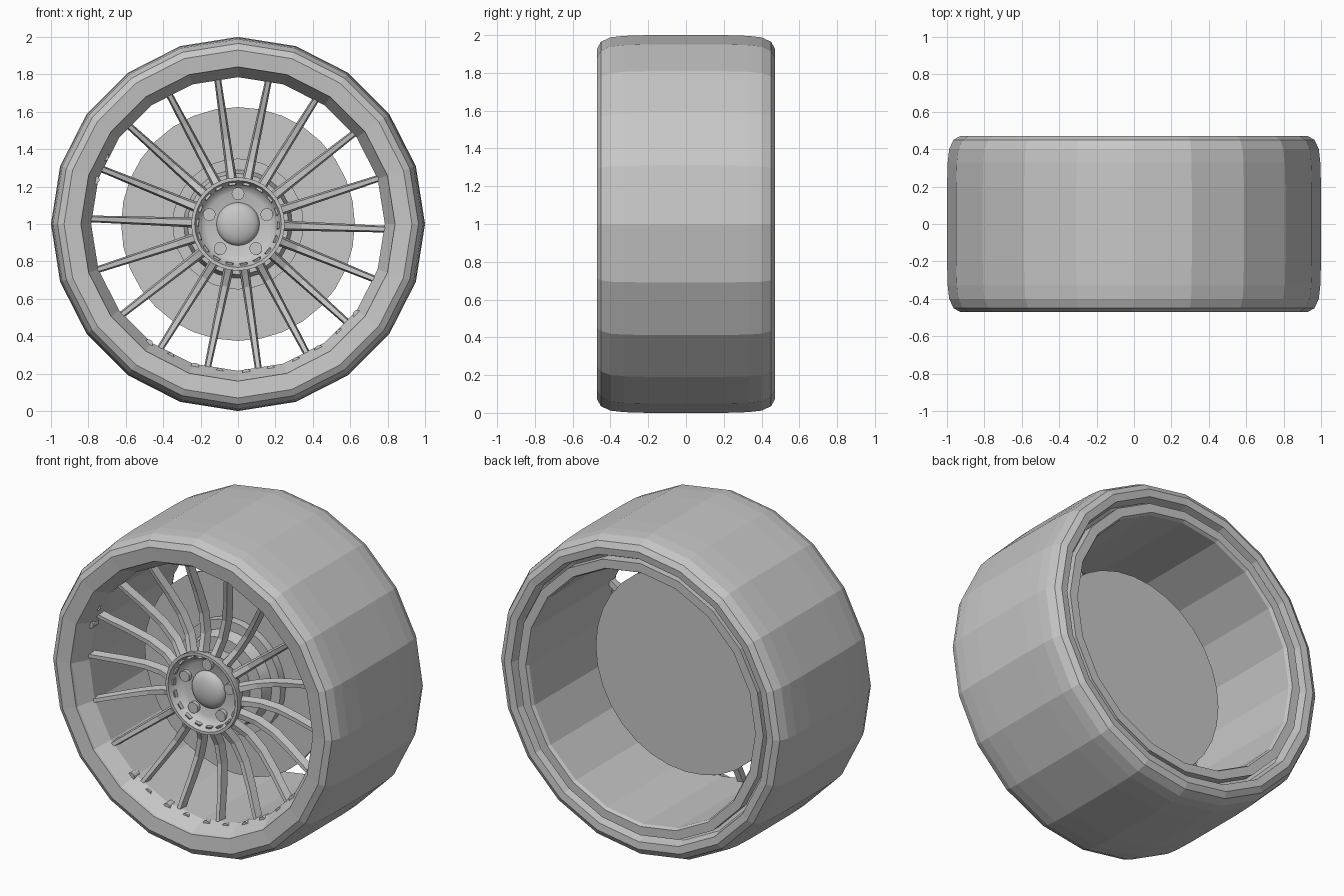
import bpy, bmesh
from math import sin, cos, pi, radians
from mathutils import Vector

if "Cube" in bpy.data.objects:
    bpy.data.objects.remove(bpy.data.objects["Cube"])

GREY = (0.57, 0.57, 0.57, 1)
grey = bpy.data.materials.new("plain grey")
grey.use_nodes = True
grey.diffuse_color = GREY
grey.node_tree.nodes["Principled BSDF"].inputs["Base Color"].default_value = GREY


def at(radius, angle, y, side=0.0):
    """Point on the wheel, side is an offset along the direction of spin."""
    c, s = cos(angle), sin(angle)
    return Vector((radius * c - side * s, y, 1 + radius * s + side * c))


def finish(name, bm, smooth=False):
    bmesh.ops.remove_doubles(bm, verts=bm.verts, dist=1e-5)
    bmesh.ops.recalc_face_normals(bm, faces=bm.faces)
    mesh = bpy.data.meshes.new(name)
    bm.to_mesh(mesh)
    bm.free()
    mesh.materials.append(grey)
    ob = bpy.data.objects.new(name, mesh)
    bpy.context.collection.objects.link(ob)
    if smooth:
        bpy.ops.object.select_all(action='DESELECT')
        bpy.context.view_layer.objects.active = ob
        ob.select_set(True)
        bpy.ops.object.shade_smooth_by_angle(angle=radians(35))
    return ob


def bridge(bm, rings, closed_path, closed_ring):
    """Join successive rings of vertices with quads."""
    count = len(rings[0])
    for i in range(len(rings) if closed_path else len(rings) - 1):
        a, b = rings[i], rings[(i + 1) % len(rings)]
        for j in range(count if closed_ring else count - 1):
            k = (j + 1) % count
            bm.faces.new((a[j], a[k], b[k], b[j]))


def revolve(name, profile, sides, closed=False, smooth=False):
    """Turn a (radius, y) profile about the axle."""
    bm = bmesh.new()
    rings = [[bm.verts.new(at(r, 2 * pi * i / sides, y)) for r, y in profile]
             for i in range(sides)]
    bridge(bm, rings, True, closed)
    return finish(name, bm, smooth)


def studs(name, spots, size, front, back, sides=12):
    """Short cylinders parallel to the axle at (radius, angle) spots."""
    bm = bmesh.new()
    for radius, angle in spots:
        centre = at(radius, angle, 0)
        rings = []
        for y in (front, back):
            rings.append([bm.verts.new(centre + Vector(
                (size * cos(2 * pi * i / sides), y, size * sin(2 * pi * i / sides))))
                for i in range(sides)])
        bridge(bm, rings, False, True)
        for ring in rings:
            bm.faces.new(ring)
    return finish(name, bm)


# Tyre: rounded shoulders, open behind the rim edge
shoulder = [(0.93, 0.47), (0.965, 0.45), (0.988, 0.4), (0.996, 0.33), (1, 0.2)]
tyre = [(0.84, -0.46)] + [(r, -y) for r, y in shoulder] + [(1, 0)]
tyre += shoulder[::-1] + [(0.885, 0.465), (0.87, 0.4), (0.83, 0.38), (0.83, -0.4)]
revolve("tyre", tyre, 20, closed=True)

# Rim barrel with a sloping front lip and a flat rear lip
revolve("rim_barrel", [(0.845, -0.46), (0.785, -0.35), (0.785, 0.43), (0.795, 0.45),
                       (0.85, 0.45), (0.85, 0.38), (0.835, 0.36), (0.835, -0.4)],
        20, closed=True)

# Spokes: tapered bars that dip behind the hub and sweep out to the rim
SPOKES = [radians(18 + 20 * i) for i in range(18)]
path = [(0.21, -0.34, 0.029), (0.27, -0.31, 0.027), (0.34, -0.28, 0.025),
        (0.46, -0.275, 0.023), (0.6, -0.305, 0.021), (0.72, -0.34, 0.019),
        (0.815, -0.365, 0.018)]
bm = bmesh.new()
for angle in SPOKES:
    angle -= radians(0)
    rings = []
    for r, y, w in path:
        section = [(-w * 0.6, y), (w * 0.6, y), (w, y + 0.05), (-w, y + 0.05)]
        rings.append([bm.verts.new(at(r, angle, d, s)) for s, d in section])
    bridge(bm, rings, False, True)
    bm.faces.new(rings[0])
    bm.faces.new(rings[-1])
finish("spokes", bm)

# Rivet pairs beside the spoke ends
pairs = [radians(a + d) for a in (158, 238, 258, 278, 298, 318) for d in (-4.8, 4.8)]
studs("rim_rivets", [(0.8, a) for a in pairs], 0.024, -0.375, -0.32)

# Hub bowl with its lip
revolve("hub_bowl", [(0, -0.285), (0.17, -0.285), (0.2, -0.3), (0.222, -0.33),
                     (0.232, -0.36), (0.25, -0.36), (0.25, -0.33), (0.225, -0.27),
                     (0.19, -0.24), (0, -0.24)], 32, smooth=True)

# Domed centre cap
dome = [(0.115 * cos(t * pi / 16), -0.285 - 0.05 * sin(t * pi / 16)) for t in range(9)]
revolve("centre_cap", dome, 32, smooth=True)

# Five wheel bolts
studs("wheel_bolts", [(0.162, radians(90 + 72 * i)) for i in range(5)],
      0.034, -0.31, -0.27, 16)

# Brake disc and the stepped carrier in front of it
revolve("brake_disc", [(0, -0.03), (0.625, -0.03), (0.625, 0.0), (0, 0.0)], 32)
revolve("hub_carrier", [(0, -0.25), (0.19, -0.25), (0.19, -0.15), (0.27, -0.15),
                        (0.29, -0.08), (0.35, -0.08), (0.35, -0.03), (0, -0.03)],
        32, smooth=True)
